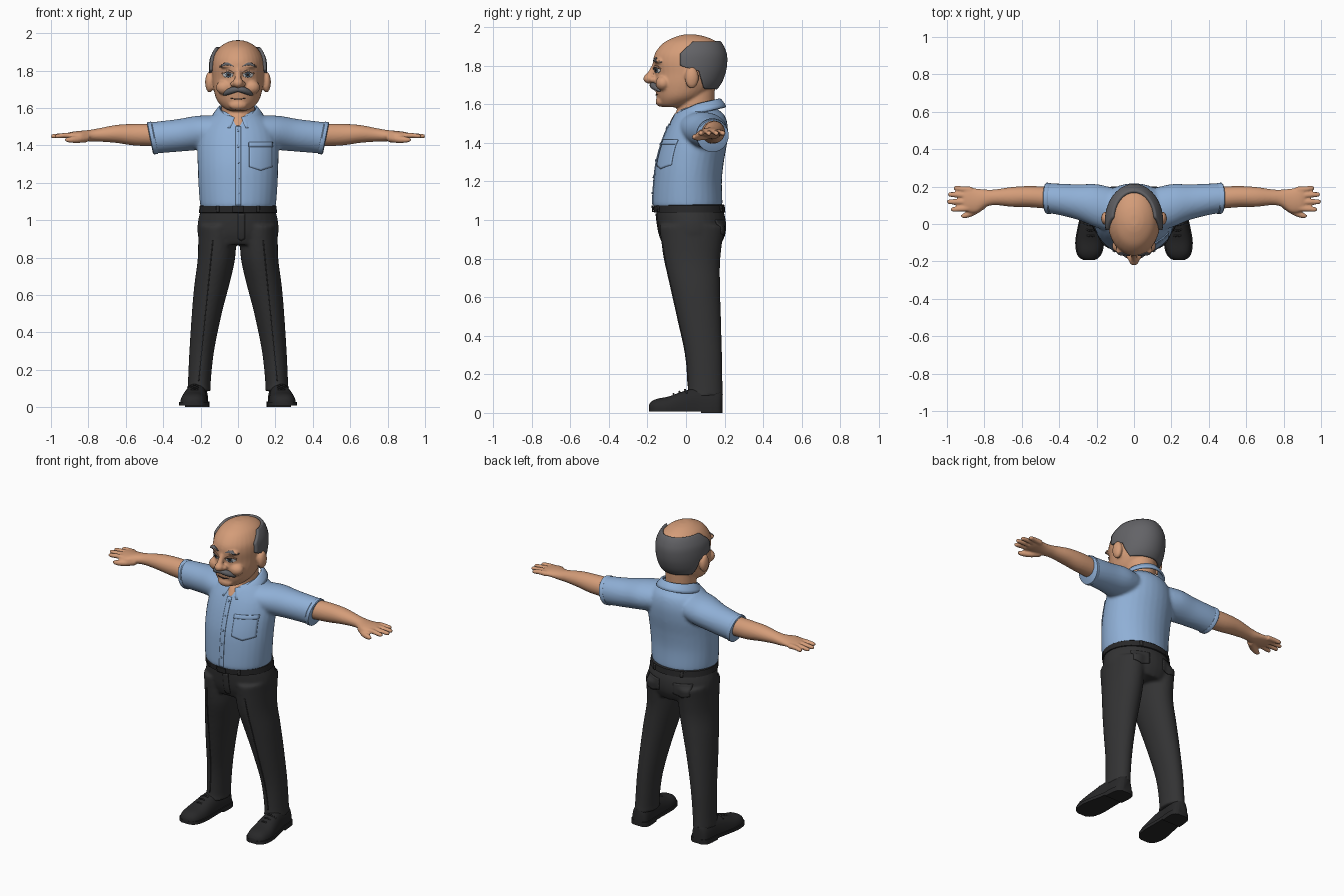
import bpy, bmesh, math
from mathutils import Vector, Matrix
from mathutils.bvhtree import BVHTree

if "Cube" in bpy.data.objects:
    bpy.data.objects.remove(bpy.data.objects["Cube"])


def material(name, rgb):
    m = bpy.data.materials.new(name)
    m.diffuse_color = (*rgb, 1)
    m.use_nodes = True
    m.node_tree.nodes["Principled BSDF"].inputs["Base Color"].default_value = m.diffuse_color
    return m


SKIN = material("skin", (0.66, 0.335, 0.19))
SHIRT = material("light blue cloth", (0.275, 0.43, 0.67))
PANTS = material("charcoal cloth", (0.033, 0.033, 0.034))
LEATHER = material("black leather", (0.021, 0.021, 0.022))
HAIR = material("grey hair", (0.125, 0.125, 0.135))
WHITE = material("eye white", (0.6, 0.6, 0.6))
IRIS = material("blue grey iris", (0.1, 0.15, 0.2))
DARK = material("dark brown", (0.03, 0.02, 0.018))
N = 32


def smooth(rows, n=5):
    """Catmull-Rom interpolation between rows of numbers."""
    out = []
    for i in range(len(rows) - 1):
        q = [rows[max(0, min(len(rows) - 1, i + k))] for k in (-1, 0, 1, 2)]
        for s in range(n):
            t = s / n
            out.append([0.5 * (2 * b + (c - a) * t + (2 * a - 5 * b + 4 * c - d) * t * t
                               + (3 * b - a - 3 * c + d) * t ** 3) for a, b, c, d in zip(*q)])
    return out + [list(rows[-1])]


def ang(n=N):
    return [(math.cos(2 * math.pi * i / n), math.sin(2 * math.pi * i / n)) for i in range(n)]


def loft(bm, rings, both=False, closed=True):
    for s in ((1, -1) if both else (1,)):
        vs = [[bm.verts.new((p[0] * s, p[1], p[2])) for p in r] for r in rings]
        for a, b in zip(vs, vs[1:]):
            for i in range(len(a) if closed else len(a) - 1):
                j = (i + 1) % len(a)
                bm.faces.new((a[i], a[j], b[j], b[i]))
        if closed:
            bm.faces.new(vs[0])
            bm.faces.new(vs[-1])


def zrings(rows):
    """Rows: z, centre x, half width, front y, back y."""
    return [[(cx + rx * c, (y0 + y1) / 2 + (y1 - y0) / 2 * s, z) for c, s in ang()]
            for z, cx, rx, y0, y1 in rows]


def xrings(rows, slant=0):
    """Rows: x, centre y, centre z, half depth, half height."""
    return [[(x + slant * rz * s, cy + ry * c, cz + rz * s) for c, s in ang()]
            for x, cy, cz, ry, rz in rows]


def tube(bm, pts, both=False, flat=1.0):
    """Rows: x, y, z, radius."""
    rows, rings = smooth(pts), []
    for i, r in enumerate(rows):
        d = Vector(rows[min(i + 1, len(rows) - 1)][:3]) - Vector(rows[max(i - 1, 0)][:3])
        u = d.cross((0, 0, 1)).normalized()
        if u.length < 0.5:
            u = Vector((1, 0, 0))
        w = u.cross(d).normalized()
        rings.append([Vector(r[:3]) + u * c * r[3] + w * s * r[3] * flat for c, s in ang(12)])
    loft(bm, rings, both)


def ball(bm, c, r, both=False):
    for s in ((1, -1) if both else (1,)):
        bmesh.ops.create_uvsphere(bm, u_segments=20, v_segments=12, radius=1,
                                  matrix=Matrix.Translation((c[0] * s, c[1], c[2])) @ Matrix.Diagonal((*r, 1)))


def finish(name, bm, mat, voxel=0, thick=0, relax=3):
    bmesh.ops.recalc_face_normals(bm, faces=bm.faces)
    me = bpy.data.meshes.new(name)
    bm.to_mesh(me)
    bm.free()
    me.materials.append(mat)
    ob = bpy.data.objects.new(name, me)
    bpy.context.collection.objects.link(ob)
    bpy.ops.object.select_all(action='DESELECT')
    ob.select_set(True)
    bpy.context.view_layer.objects.active = ob
    bpy.ops.object.shade_smooth_by_angle(angle=math.radians(40))
    if voxel:
        m = ob.modifiers.new("blend", 'REMESH')
        m.mode, m.voxel_size, m.use_smooth_shade = 'VOXEL', voxel, True
        m = ob.modifiers.new("relax", 'SMOOTH')
        m.factor, m.iterations = 0.5, relax
    if thick:
        m = ob.modifiers.new("thickness", 'SOLIDIFY')
        m.thickness, m.offset = thick, 0
    return ob


def plate(name, mat, target, shape, nu=8, nv=8, both=False, lift=0.001, back=False):
    """Thin plate draped on a surface; shape maps u, v in 0..1 to x, z."""
    bpy.context.view_layer.update()
    tree = BVHTree.FromObject(target, bpy.context.evaluated_depsgraph_get())
    d = -1 if back else 1
    rows = []
    for j in range(nv + 1):
        row = []
        for i in range(nu + 1):
            x, z = shape(i / nu, j / nv)
            hit = tree.ray_cast(Vector((x, -d, z)), Vector((0, d, 0)))[0]
            row.append((x, (hit.y if hit else 0) - d * lift, z))
        rows.append(row)
    bm = bmesh.new()
    loft(bm, rows, both, closed=False)
    return finish(name, bm, mat, thick=0.006)


def rect(x0, x1, z0, z1, point=0.0):
    return lambda u, v: (x0 + (x1 - x0) * u, z0 + (z1 - z0) * v - point * (1 - v) * (1 - abs(2 * u - 1)))


def disc(cx, cz, rx, rz):
    def f(u, v):
        a, b = 2 * u - 1, 2 * v - 1
        return cx + rx * a * math.sqrt(1 - b * b / 2), cz + rz * b * math.sqrt(1 - a * a / 2)
    return f


def arc(x0, x1, z, rise, w, tilt=0.0):
    return lambda u, v: (x0 + (x1 - x0) * u, z + rise * math.sin(math.pi * u) + tilt * u
                         + (v - 0.5) * w * (0.3 + math.sin(math.pi * u)))


# Head with nose, ears, cheeks and chin blended together
HEAD = smooth([(1.585, 0, .04, -.12, -.03), (1.60, 0, .075, -.138, .03), (1.64, 0, .112, -.152, .10),
               (1.70, 0, .131, -.163, .16), (1.76, 0, .138, -.162, .188), (1.82, 0, .14, -.17, .198),
               (1.87, 0, .132, -.158, .193), (1.92, 0, .103, -.115, .165), (1.95, 0, .06, -.055, .105),
               (1.962, 0, .02, -.01, .05)])
bm = bmesh.new()
loft(bm, zrings(HEAD))
ball(bm, (0, -.19, 1.733), (.029, .032, .026))
ball(bm, (.024, -.172, 1.728), (.018, .02, .016), True)
tube(bm, [(0, -.158, 1.81, .014), (0, -.176, 1.77, .017), (0, -.195, 1.74, .02)])
ball(bm, (.152, .03, 1.738), (.024, .036, .056), True)
ball(bm, (.07, -.118, 1.71), (.048, .04, .04), True)
ball(bm, (.055, -.14, 1.825), (.045, .026, .014), True)
ball(bm, (0, -.13, 1.615), (.05, .028, .028))
loft(bm, zrings(smooth([(1.50, 0, .055, -.088, .13), (1.54, 0, .08, -.067, .14),
                        (1.58, 0, .088, -.045, .145), (1.68, 0, .09, -.04, .15)])))
head = finish("head", bm, SKIN, voxel=0.007)

# Horseshoe of hair around the back and sides
bm = bmesh.new()
rows = []
for k in range(33):
    z = 1.685 + 0.235 * k / 32
    lo = max(r for r in HEAD if r[0] <= z)
    hi = min(r for r in HEAD if r[0] > z)
    t = (z - lo[0]) / (hi[0] - lo[0])
    _, _, rx, y0, y1 = [a + (b - a) * t for a, b in zip(lo, hi)]
    step = max(0, min(1, (1.80 - z) / 0.025))
    front = -.03 + max(0, z - 1.86) * 1.1 + step * (.095 + (1.775 - z) * .3)
    cy, ry = (y0 + y1) / 2, (y1 - y0) / 2 + .005
    a0 = math.asin(max(-1, min(.95, (front - cy) / ry)))
    rows.append([((rx + .005) * math.cos(a0 + (math.pi - 2 * a0) * i / 40),
                  cy + ry * math.sin(a0 + (math.pi - 2 * a0) * i / 40), z) for i in range(41)])
loft(bm, rows, closed=False)
finish("hair", bm, HAIR, thick=0.022)

# Face details
plate("eye_whites", WHITE, head, disc(.053, 1.778, .027, .016), both=True)
plate("irises", IRIS, head, disc(.051, 1.778, .013, .014), both=True, lift=.003)
plate("pupils", DARK, head, disc(.051, 1.778, .006, .007), both=True, lift=.005)
plate("upper_eyelids", SKIN, head, arc(.022, .085, 1.785, .012, .009), both=True, lift=.004)
plate("eyelash_lines", DARK, head, arc(.024, .083, 1.782, .010, .004), both=True, lift=.005)
plate("eyebrows", HAIR, head, arc(.025, .095, 1.823, .014, .011, -.004), both=True, lift=.003)
plate("mouth", DARK, head, arc(-.04, .04, 1.652, -.004, .004), nv=2)
bm = bmesh.new()
tube(bm, [(-.002, -.176, 1.700, .014), (.03, -.168, 1.695, .018), (.058, -.150, 1.682, .015),
          (.08, -.132, 1.668, .004)], both=True)
finish("moustache", bm, HAIR, voxel=0.006, relax=1)

# Shirt body and sleeves
SLEEVE = [(.1, .07, 1.475, .12, .085), (.2, .097, 1.468, .116, .09), (.3, .117, 1.455, .095, .086),
          (.4, .132, 1.445, .084, .084), (.468, .138, 1.438, .079, .083)]
bm = bmesh.new()
loft(bm, zrings(smooth([(1.065, 0, .197, -.166, .185), (1.09, 0, .204, -.173, .189), (1.2, 0, .212, -.167, .186),
                        (1.3, 0, .216, -.155, .196), (1.4, 0, .216, -.128, .213), (1.48, 0, .2, -.096, .217),
                        (1.54, 0, .16, -.062, .202), (1.575, 0, .115, -.035, .165), (1.59, 0, .09, -.02, .15)])))
loft(bm, xrings(smooth(SLEEVE), .2), True)
shirt = finish("shirt", bm, SHIRT, voxel=0.01, relax=4)
bm = bmesh.new()
loft(bm, xrings([(.444, .136, 1.44, .081, .084), (.449, .136, 1.44, .084, .087),
                 (.467, .138, 1.438, .083, .086), (.471, .138, 1.438, .078, .081)], .2), True)
finish("sleeve_hems", bm, SHIRT)

# Folded collar, open at the front
bm = bmesh.new()
rows = []
for rt, zb, zf in ((0, 1.585, 1.50), (.25, 1.60, 1.515), (.75, 1.622, 1.545), (1, 1.625, 1.55)):
    row = []
    for i in range(49):
        a = -math.pi / 2 + math.radians(8 + 10 * (1 - rt)) + (2 * math.pi - math.radians(16 + 20 * (1 - rt))) * i / 48
        c, s = math.cos(a), math.sin(a)
        tip = math.exp(-((abs(i - 24) - 23) / 3) ** 2) * .014 * (1 - rt)
        row.append(((.133 - .038 * rt) * c, .062 + (.152 - .042 * rt) * s - .01 * (1 - rt) * (s > 0) * s,
                    zf + (zb - zf) * (s + 1) / 2 + .012 * (1 - abs(s)) - tip))
    rows.append(row)
loft(bm, rows, closed=False)
finish("collar", bm, SHIRT, thick=0.012)

# Placket, chest pocket and buttons
plate("placket", SHIRT, shirt, rect(-.012, .016, 1.08, 1.50), nu=3, nv=40)
plate("chest_pocket", SHIRT, shirt, rect(.06, .183, 1.285, 1.412, .02), 12, 12)
plate("pocket_hem", SHIRT, shirt, rect(.058, .185, 1.392, 1.416), 12, 3, lift=.003)
for i in range(5):
    plate("button", SHIRT, shirt, disc(.002, 1.14 + .085 * i, .006, .006), 6, 6, lift=.005)

# Forearms and hands
bm = bmesh.new()
loft(bm, xrings(smooth([(.42, .137, 1.455, .06, .06), (.55, .146, 1.457, .057, .058), (.65, .145, 1.461, .053, .048),
                        (.74, .143, 1.456, .042, .036), (.79, .138, 1.452, .046, .031), (.84, .125, 1.452, .064, .026),
                        (.885, .13, 1.453, .066, .02), (.91, .133, 1.453, .055, .014)])), True)
for yr, yt, tip in ((.182, .192, .965), (.150, .158, .995), (.117, .119, 1.0), (.085, .078, .98)):
    tube(bm, [(.87, yr, 1.453, .018), (.92, (yr + yt) / 2, 1.453, .0155), (tip - .012, yt, 1.449, .013),
              (tip, yt, 1.448, .005)], True, .9)
tube(bm, [(.81, .105, 1.442, .026), (.86, .065, 1.432, .02), (.905, .045, 1.43, .015), (.925, .042, 1.43, .006)], True)
finish("arms", bm, SKIN, voxel=0.006)

# Trousers
bm = bmesh.new()
loft(bm, zrings(smooth([(1.07, 0, .194, -.157, .187), (1.0, 0, .213, -.150, .206), (.93, 0, .216, -.138, .205),
                        (.87, 0, .19, -.115, .18)])))
loft(bm, zrings(smooth([(.97, .11, .103, -.138, .2), (.8, .115, .1, -.116, .178), (.65, .141, .093, -.08, .177),
                        (.5, .167, .08, -.045, .181), (.3, .194, .066, -.002, .187), (.13, .207, .061, .01, .19),
                        (.085, .208, .064, .0, .193)])), True)
trousers = finish("trousers", bm, PANTS, voxel=0.01, relax=4)
plate("fly", PANTS, trousers, rect(.0, .036, .90, 1.035, .01), 4, 12, lift=.002)
plate("back_pockets", PANTS, trousers, rect(.05, .155, .93, 1.0, .015), 8, 8, True, .002, True)
plate("leg_creases", PANTS, trousers, lambda u, v: (.21 - .075 * v + .005 * (u - .5), .14 + .75 * v), 2, 40, True)

# Belt, buckle and belt loops
bm = bmesh.new()
loft(bm, zrings([(1.038, 0, .204, -.160, .199), (1.04, 0, .209, -.166, .204),
                 (1.076, 0, .205, -.170, .2), (1.08, 0, .2, -.165, .195)]))
belt = finish("belt", bm, LEATHER)
plate("buckle", LEATHER, belt, rect(-.03, .03, 1.042, 1.075), lift=.006)
plate("front_belt_loops", PANTS, belt, rect(.10, .115, 1.042, 1.075), 2, 4, True, .004)
plate("rear_belt_loops", PANTS, belt, rect(.09, .105, 1.042, 1.075), 2, 4, True, .004, True)

# Shoes: domed uppers, soles, heels and laces
SHOE = smooth([(-.193, .24, .022, .04), (-.18, .24, .046, .058), (-.15, .239, .064, .073), (-.09, .236, .072, .085),
               (-.02, .23, .066, .11), (.06, .222, .058, .13), (.14, .216, .057, .125), (.175, .214, .048, .115),
               (.19, .213, .025, .105)])
bm = bmesh.new()
loft(bm, [[(cx + rx * math.copysign(abs(c) ** .75, c), y, max(.018, .02 + (h - .02) * max(0, s) ** .85))
           for c, s in ang()] for y, cx, rx, h in SHOE], True)
finish("shoes", bm, LEATHER)


def sole(name, y_min, z0, z1):
    b = bmesh.new()
    part = [r for r in SHOE if r[0] >= y_min]
    edge = [(cx + rx + .006, y) for y, cx, rx, h in part] + [(cx - rx - .006, y) for y, cx, rx, h in reversed(part)]
    loft(b, [[(x, y, z) for x, y in edge] for z in (z0, z1)], True)
    finish(name, b, LEATHER)


sole("soles", -1, .008, .028)
sole("heels", .07, 0, .03)
bm = bmesh.new()
for y, z in ((-.065, .096), (-.035, .108), (-.005, .118)):
    tube(bm, [(.195, y + .01, z - .018, .005), (.232, y, z + .002, .005), (.269, y + .01, z - .018, .005)], True)
finish("laces", bm, LEATHER)
